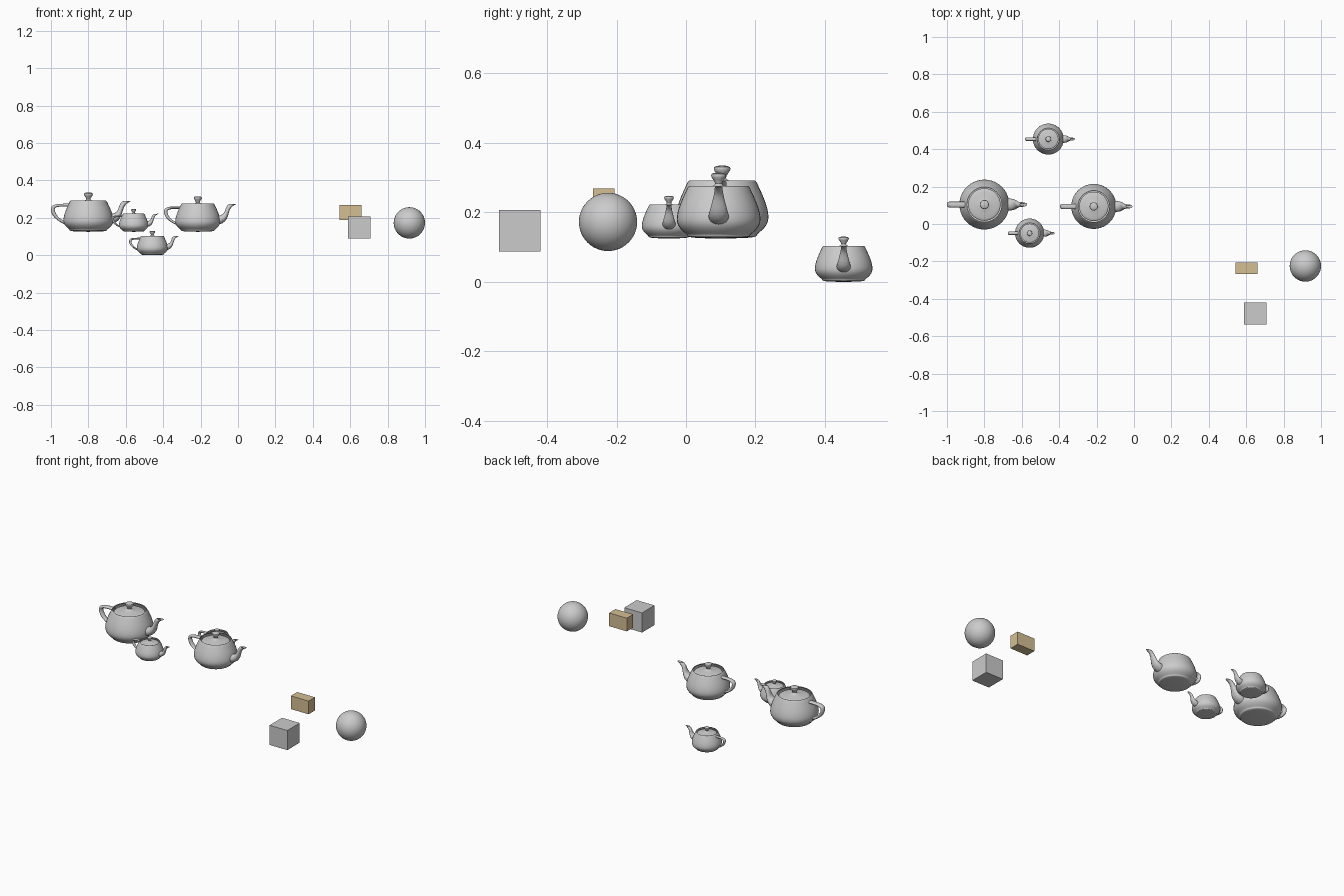
import bpy, bmesh, math
from mathutils import Vector

if "Cube" in bpy.data.objects:
    bpy.data.objects.remove(bpy.data.objects["Cube"])

STEPS = 8      # samples per curve span
SIDES = 40     # divisions around turned parts


def bezier(p, t):
    s = 1 - t
    return p[0] * s**3 + p[1] * 3 * s * s * t + p[2] * 3 * s * t * t + p[3] * t**3


def sample(points):
    """Sample a chain of cubic spans sharing end points."""
    pts = [Vector(p) for p in points]
    out = [pts[0]]
    for i in range(0, len(pts) - 1, 3):
        out += [bezier(pts[i:i + 4], k / STEPS) for k in range(1, STEPS + 1)]
    return out


def skin(name, rings):
    """Bridge closed rings of points into a smooth mesh."""
    bm = bmesh.new()
    vs = [[bm.verts.new(p) for p in ring] for ring in rings]
    n = len(vs[0])
    for a, b in zip(vs, vs[1:]):
        for j in range(n):
            k = (j + 1) % n
            bm.faces.new((a[j], a[k], b[k], b[j]))
    bmesh.ops.remove_doubles(bm, verts=bm.verts, dist=1e-4)
    bmesh.ops.recalc_face_normals(bm, faces=bm.faces)
    for f in bm.faces:
        f.smooth = True
    me = bpy.data.meshes.new(name)
    bm.to_mesh(me)
    bm.free()
    me.set_sharp_from_angle(angle=math.radians(40))
    return me


def lathe(name, profile):
    ang = [2 * math.pi * j / SIDES for j in range(SIDES)]
    return skin(name, [[(r * math.cos(a), r * math.sin(a), z) for a in ang]
                       for r, z in sample(profile)])


def tube(name, rows):
    """Rows are inner x, inner z, outer x, outer z, half width."""
    rings = []
    for xi, zi, xo, zo, w in sample(rows):
        half = [Vector((xi, 0, zi)), Vector((xi, -w, zi)),
                Vector((xo, -w, zo)), Vector((xo, 0, zo))]
        side = [bezier(half, k / 8) for k in range(9)]
        rings.append(side + [Vector((p.x, -p.y, p.z)) for p in side[-2:0:-1]])
    return skin(name, rings)


# Teapot parts, shared by all four pots
parts = {
    "body": lathe("teapot_body", [
        (1.4, 2.4), (1.3375, 2.53125), (1.4375, 2.53125), (1.5, 2.4),
        (1.75, 1.875), (2, 1.35), (2, 0.9),
        (2, 0.45), (1.5, 0.225), (1.5, 0.15),
        (1.5, 0.075), (1.425, 0), (0, 0)]),
    "lid": lathe("teapot_lid", [
        (0, 3.15), (0.8, 3.15), (0, 2.7), (0.2, 2.55),
        (0.4, 2.4), (1.3, 2.4), (1.3, 2.25)]),
    "handle": tube("teapot_handle", [
        (-1.6, 2.025, -1.5, 2.25, 0.3), (-2.3, 2.025, -2.5, 2.25, 0.3),
        (-2.7, 2.025, -3, 2.25, 0.3), (-2.7, 1.8, -3, 1.8, 0.3),
        (-2.7, 1.575, -3, 1.35, 0.3), (-2.5, 1.125, -2.65, 0.9375, 0.3),
        (-2, 0.9, -1.9, 0.6, 0.3)]),
    "spout": tube("teapot_spout", [
        (1.7, 1.425, 1.7, 0.6, 0.66), (2.6, 1.425, 3.1, 0.825, 0.66),
        (2.3, 2.1, 2.4, 2.025, 0.25), (2.7, 2.4, 3.3, 2.4, 0.25),
        (2.8, 2.475, 3.525, 2.49375, 0.25), (2.9, 2.475, 3.45, 2.5125, 0.15),
        (2.8, 2.4, 3.2, 2.4, 0.15)]),
}

# Place the four teapots
for pot, loc, scale in [
        ("large_teapot", (-0.80, 0.104, 0.125), 0.0667),
        ("medium_teapot", (-0.215, 0.094, 0.125), 0.0602),
        ("low_teapot", (-0.458, 0.454, 0.0), 0.0414),
        ("small_teapot", (-0.558, -0.049, 0.125), 0.039)]:
    for part, mesh in parts.items():
        ob = bpy.data.objects.new(f"{pot}_{part}", mesh)
        ob.location = loc
        ob.scale = (scale,) * 3
        bpy.context.collection.objects.link(ob)


def box(name, centre, size):
    bpy.ops.mesh.primitive_cube_add(size=1, location=centre)
    ob = bpy.context.object
    ob.name = name
    ob.scale = size
    return ob


# Cube, tan block and ball
box("cube", (0.648, -0.479, 0.1475), (0.119, 0.119, 0.119))
block = box("tan_block", (0.601, -0.237, 0.229), (0.119, 0.061, 0.08))
tan = bpy.data.materials.new("tan")
tan.diffuse_color = (0.66, 0.52, 0.29, 1)
tan.use_nodes = True
tan.node_tree.nodes["Principled BSDF"].inputs["Base Color"].default_value = tan.diffuse_color
block.data.materials.append(tan)

bpy.ops.mesh.primitive_uv_sphere_add(segments=48, ring_count=24, radius=0.0838,
                                     location=(0.9162, -0.2245, 0.1725))
bpy.context.object.name = "ball"
bpy.ops.object.shade_smooth()
